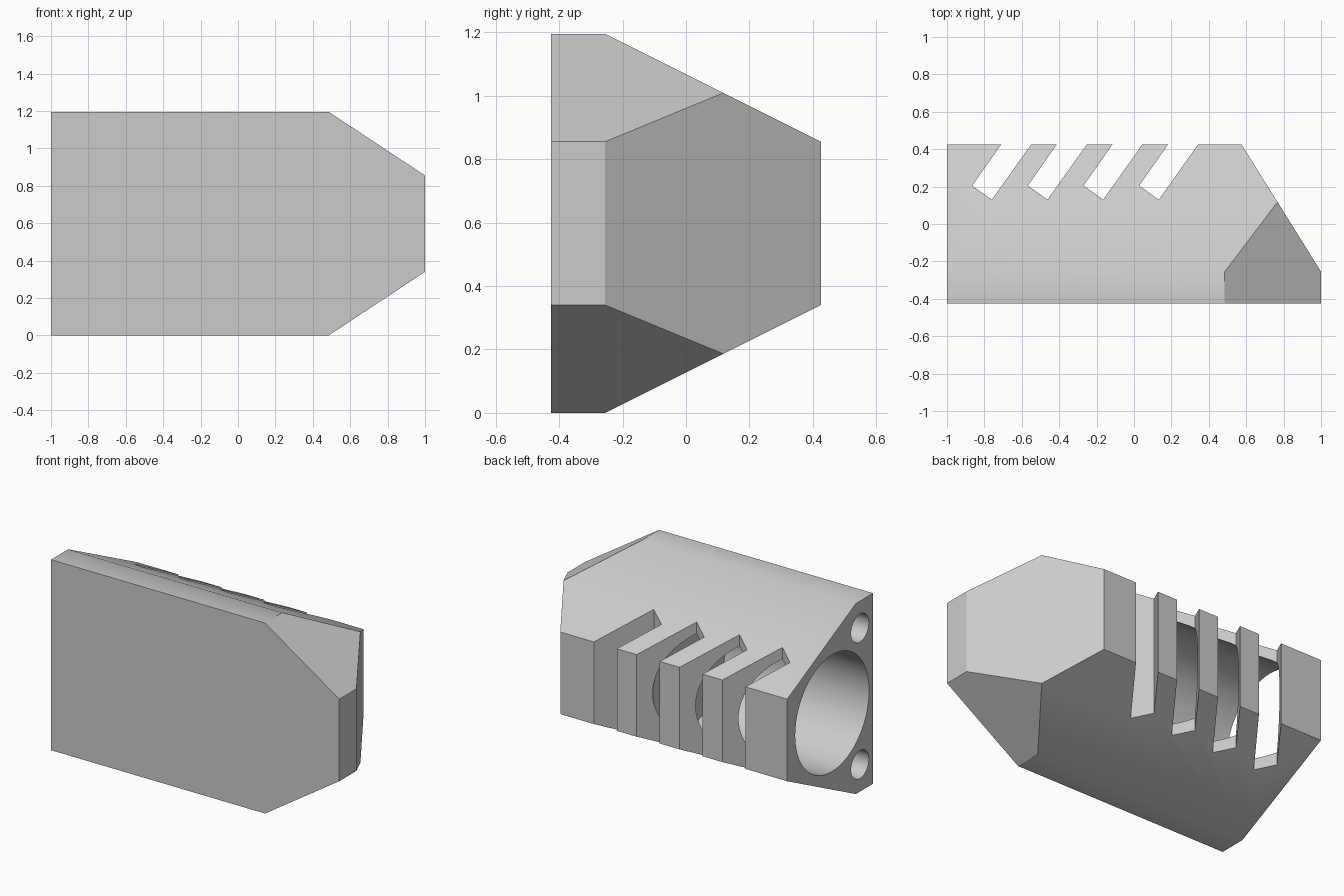
import bpy, bmesh, math
from mathutils import Vector

if "Cube" in bpy.data.objects:
    bpy.data.objects.remove(bpy.data.objects["Cube"], do_unlink=True)

grey = bpy.data.materials.new("plain grey")
grey.use_nodes = True
grey.diffuse_color = (0.6, 0.6, 0.6, 1)
grey.node_tree.nodes["Principled BSDF"].inputs["Base Color"].default_value = (0.6, 0.6, 0.6, 1)


def prism(name, points, offset, cuts=()):
    """Extrude a closed outline, then trim it by planes (point, outward normal)."""
    bm = bmesh.new()
    face = bm.faces.new([bm.verts.new(p) for p in points])
    moved = bmesh.ops.extrude_face_region(bm, geom=[face])["geom"]
    bmesh.ops.translate(bm, vec=offset, verts=[v for v in moved if isinstance(v, bmesh.types.BMVert)])
    for point, normal in cuts:
        geom = bm.verts[:] + bm.edges[:] + bm.faces[:]
        result = bmesh.ops.bisect_plane(bm, geom=geom, plane_co=point, plane_no=normal, clear_outer=True)
        edges = [e for e in result["geom_cut"] if isinstance(e, bmesh.types.BMEdge)]
        bmesh.ops.contextual_create(bm, geom=edges)
    bmesh.ops.recalc_face_normals(bm, faces=bm.faces)
    mesh = bpy.data.meshes.new(name)
    bm.to_mesh(mesh)
    bm.free()
    mesh.materials.append(grey)
    obj = bpy.data.objects.new(name, mesh)
    bpy.context.collection.objects.link(obj)
    return obj


def bore(name, y, z, radius, end, sides=64):
    """Round cutter running in from the left-hand end."""
    turn = 2 * math.pi / sides
    ring = [(-1.1, y + radius * math.cos(i * turn), z + radius * math.sin(i * turn)) for i in range(sides)]
    return prism(name, ring, (end + 1.1, 0, 0))


# Body: six-sided section, with the far end chamfered above, below and behind
HEIGHT, MID = 1.195, 0.5975
section = [(-0.425, 0), (-0.255, 0), (0.425, 0.34), (0.425, 0.855), (-0.255, HEIGHT), (-0.425, HEIGHT)]
chamfers = [
    (Vector((1, 0, 0.855)), Vector((0.34, 0, 0.515))),
    (Vector((1, 0, 0.34)), Vector((0.34, 0, -0.515))),
    (Vector((1, -0.255, 0)), Vector((0.68, 0.425, 0))),
]
body = prism("vented_body", [(-1, y, z) for y, z in section], (2, 0, 0), chamfers)

# Bores: one large, two small
cutters = [bore("main_bore_cutter", -0.02, MID, 0.366, 0)]
for side in (-1, 1):
    cutters.append(bore("small_bore_cutter", -0.296, MID + side * 0.428, 0.088, 0, 32))

# Slanted slots through the back
slot = [(-0.865, 0.205), (-0.76, 0.13), (-0.479, 0.525), (-0.64, 0.525)]
for i in range(4):
    cutters.append(prism("slot_cutter", [(x + i * 0.2975, y, -0.1) for x, y in slot], (0, 0, 1.4)))

for cutter in cutters:
    cutter.hide_render = True
    cut = body.modifiers.new(cutter.name, "BOOLEAN")
    cut.operation, cut.solver, cut.object = "DIFFERENCE", "EXACT", cutter

# Bake the cuts and discard the cutters
bpy.ops.object.select_all(action="DESELECT")
body.select_set(True)
bpy.context.view_layer.objects.active = body
for cut in list(body.modifiers):
    bpy.ops.object.modifier_apply(modifier=cut.name)
for cutter in cutters:
    bpy.data.objects.remove(cutter, do_unlink=True)
bpy.ops.object.shade_smooth_by_angle(angle=math.radians(30))
